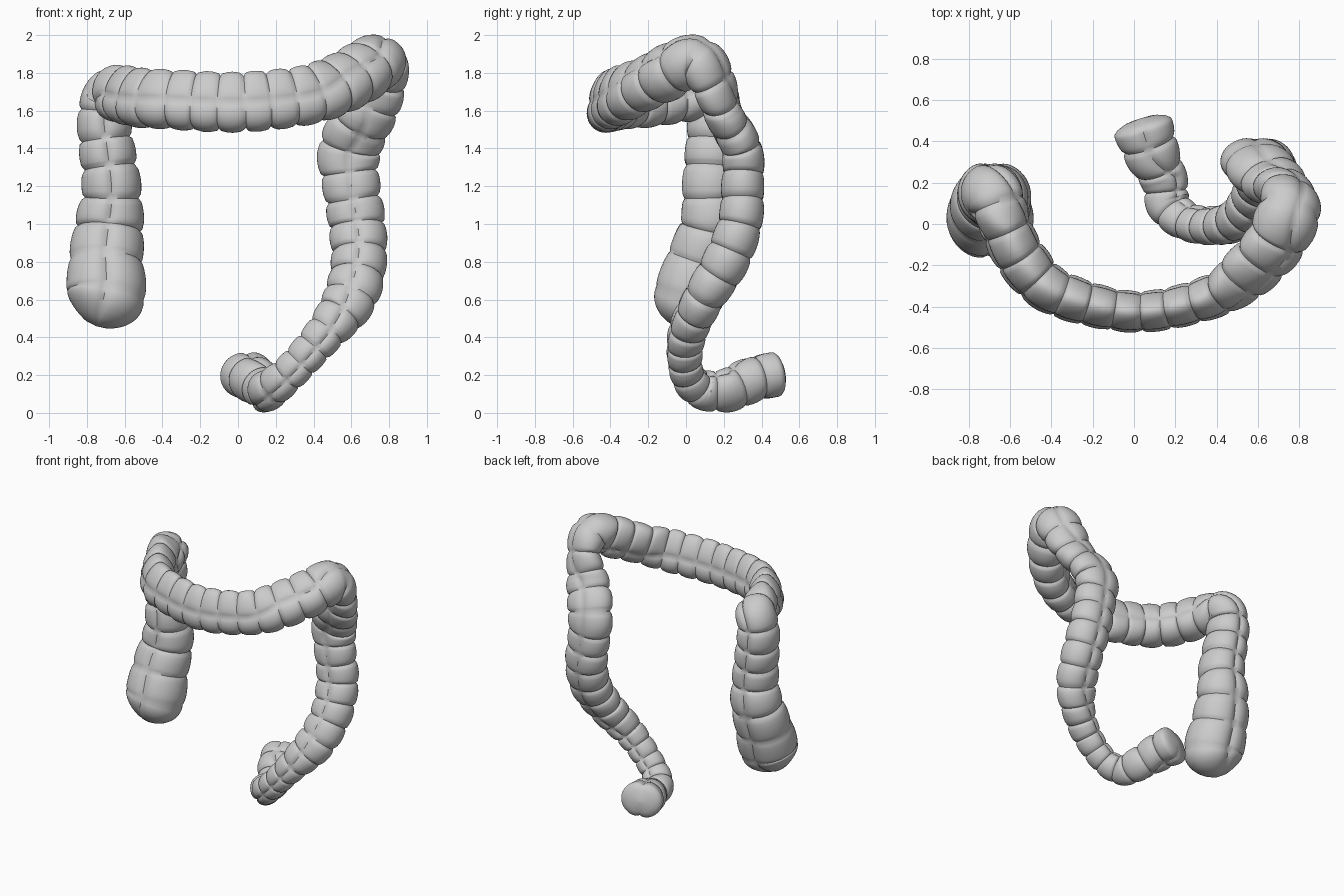
import bpy, bmesh, math
from mathutils import Vector

cube = bpy.data.objects.get("Cube")
if cube:
    bpy.data.objects.remove(cube)

# Directions of the wide axis of the cross-section
WIDE = {
    "left": Vector((-1, 0, 0)), "turn": Vector((-.6, 0, .6)), "up": Vector((0, 0, 1)),
    "lean": Vector((-.4, .3, .8)), "flex": Vector((-.8, .5, .2)), "slant": Vector((-.8, -.2, .6)),
}

# Path stations: x, y, z, wide radius, thin radius, wide direction
STATIONS = [
    (-.75, -.03, .46, .16, .14, "left"), (-.7, .01, .62, .205, .19, "left"),
    (-.7, .07, .8, .195, .185, "left"), (-.68, .13, 1, .18, .17, "left"),
    (-.67, .13, 1.2, .155, .16, "left"), (-.71, .15, 1.55, .14, .15, "left"),
    (-.68, .13, 1.68, .135, .135, "turn"), (-.62, -.02, 1.69, .15, .115, "up"),
    (-.53, -.19, 1.67, .155, .115, "up"), (-.37, -.335, 1.66, .155, .105, "up"),
    (0, -.425, 1.645, .157, .092, "up"), (.35, -.36, 1.68, .155, .098, "up"),
    (.53, -.24, 1.74, .16, .115, "lean"), (.68, -.08, 1.82, .16, .13, "lean"),
    (.75, .055, 1.87, .155, .13, "flex"), (.75, .145, 1.75, .15, .105, "flex"),
    (.68, .2, 1.58, .155, .108, "left"), (.59, .295, 1.4, .165, .115, "left"),
    (.6, .3, 1.2, .15, .12, "left"), (.63, .285, 1, .15, .125, "left"),
    (.64, .21, .8, .145, .13, "left"), (.59, .09, .6, .14, .115, "left"),
    (.45, 0, .41, .105, .1, "slant"), (.28, 0, .22, .095, .09, "slant"),
    (.17, .08, .13, .105, .1, "slant"), (.14, .22, .125, .11, .115, "slant"),
    (.08, .36, .18, .135, .125, "left"), (.03, .51, .21, .145, .125, "left"),
]
SIDES, RINGS, STEPS = 48, 10, 40


def spline(a, b, c, d, t):
    return b + (c - a) * (t / 2) + (a * 2 - b * 5 + c * 4 - d) * (t * t / 2) \
        + (b * 3 - a - c * 3 + d) * (t ** 3 / 2)


def sample_path():
    """Dense samples of position, radii and wide direction along the path."""
    pos = [Vector(s[:3]) for s in STATIONS]
    size = [Vector((s[3], s[4])) for s in STATIONS]
    wide = [WIDE[s[5]] for s in STATIONS]
    last = len(pos) - 1
    out = []
    for i in range(last):
        ids = (max(i - 1, 0), i, i + 1, min(i + 2, last))
        for k in range(STEPS + (i == last - 1)):
            t = k / STEPS
            out.append((spline(*[pos[j] for j in ids], t),
                        spline(*[size[j] for j in ids], t),
                        wide[i].lerp(wide[i + 1], t)))
    return out


def groove(angle, centre, width):
    """Narrow valley, sharp at its bottom."""
    gap = abs((angle - centre + math.pi) % math.tau - math.pi)
    return math.exp(-gap / width)


# Pouch phase grows with distance, faster where the tube is thin
samples = sample_path()
dist, phase = [0], [0]
for p, q in zip(samples, samples[1:]):
    step = (q[0] - p[0]).length
    dist.append(dist[-1] + step)
    phase.append(phase[-1] + step / (.025 + .85 * (q[1].x + q[1].y) / 2))
scale = round(phase[-1]) / phase[-1]
phase = [f * scale for f in phase]

# Rings evenly spaced within every pouch
count = round(phase[-1]) * RINGS
picks, n = [], 0
for r in range(count + 1):
    while n < len(phase) - 1 and phase[n] < r / RINGS:
        n += 1
    picks.append(n)


def end_dome(s, length):
    t = min(s / length, 1)
    return max(math.sqrt(1 - (1 - t) ** 2), .04)


# Pouched tube with lengthwise bands pulled inward on two sides
bm = bmesh.new()
rings = []
for r, n in enumerate(picks):
    centre, size, hint = samples[n]
    tangent = (samples[min(n + 3, len(samples) - 1)][0] - samples[max(n - 3, 0)][0]).normalized()
    wide = (hint - tangent * hint.dot(tangent)).normalized()
    front = tangent.cross(wide)
    t = 2 * (r % RINGS) / RINGS - 1
    crease = 1 - math.sqrt(max(1 - t * t, 0))
    dome = end_dome(dist[n], .15) * end_dome(dist[-1] - dist[n], .05)
    depth = .15 * min(1, max(.35, (dist[n] - .1) / .5))
    egg = .3 * max(hint.z, 0) ** 2  # the level stretch narrows towards its top
    ring = []
    for k in range(SIDES):
        ang = math.tau * k / SIDES
        band = groove(ang, math.pi / 2, .2) + groove(ang, math.pi * 1.5, .2)
        rad = dome * (1.03 - depth * crease * (1 - .8 * band) - .17 * band)
        thin = size.y * (1 + egg * .25 - egg * math.cos(ang))
        offset = wide * (math.cos(ang) * size.x) + front * (math.sin(ang) * thin)
        ring.append(bm.verts.new(centre + offset * rad))
    rings.append(ring)
for a, b in zip(rings, rings[1:]):
    for k in range(SIDES):
        j = (k + 1) % SIDES
        bm.faces.new((a[k], a[j], b[j], b[k]))
bm.faces.new(rings[0])
bm.faces.new(rings[-1])
bmesh.ops.recalc_face_normals(bm, faces=bm.faces)

mesh = bpy.data.meshes.new("large_intestine")
bm.to_mesh(mesh)
bm.free()
tube = bpy.data.objects.new("large_intestine", mesh)
bpy.context.collection.objects.link(tube)

# Plain grey surface
grey = bpy.data.materials.new("light grey")
grey.use_nodes = True
grey.diffuse_color = (.6, .6, .6, 1)
grey.node_tree.nodes["Principled BSDF"].inputs["Base Color"].default_value = (.6, .6, .6, 1)
mesh.materials.append(grey)

bpy.context.view_layer.objects.active = tube
tube.select_set(True)
bpy.ops.object.shade_smooth_by_angle(angle=math.radians(50))
